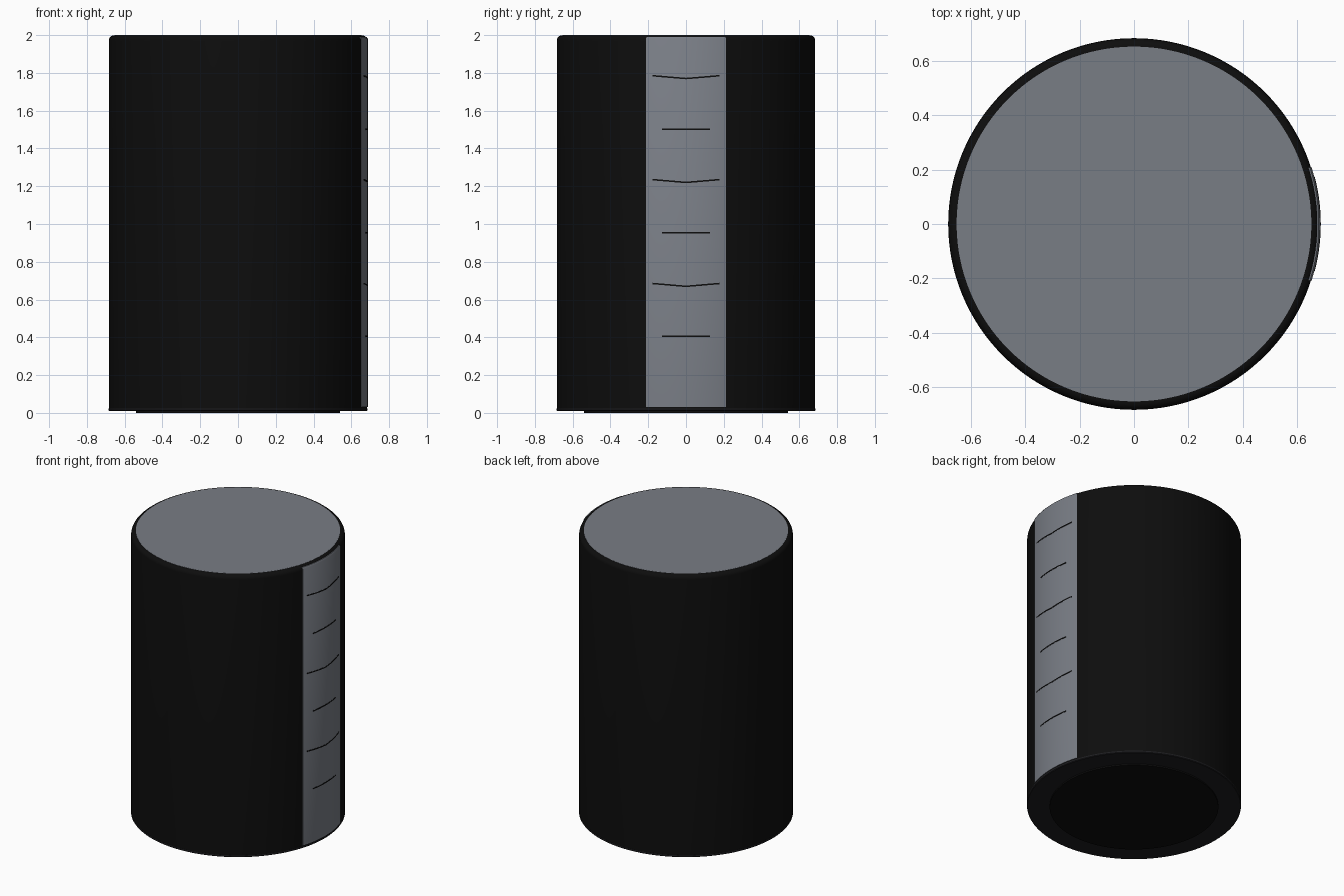
import bpy
import bmesh
import math

cube = bpy.data.objects.get("Cube")
if cube:
    bpy.data.objects.remove(cube, do_unlink=True)


def material(name, rgb, roughness=0.6):
    mat = bpy.data.materials.new(name)
    mat.use_nodes = True
    mat.diffuse_color = (*rgb, 1)
    bsdf = mat.node_tree.nodes["Principled BSDF"]
    bsdf.inputs["Base Color"].default_value = (*rgb, 1)
    bsdf.inputs["Roughness"].default_value = roughness
    return mat


BLACK = material("black", (0.004, 0.004, 0.004))
CHARCOAL = material("charcoal", (0.013, 0.013, 0.015))
GREY = material("slate grey", (0.19, 0.205, 0.235))

RADIUS = 0.684


def finish(name, bm, mat):
    bmesh.ops.recalc_face_normals(bm, faces=bm.faces[:])
    mesh = bpy.data.meshes.new(name)
    bm.to_mesh(mesh)
    bm.free()
    mesh.materials.append(mat)
    obj = bpy.data.objects.new(name, mesh)
    bpy.context.collection.objects.link(obj)
    bpy.ops.object.select_all(action='DESELECT')
    obj.select_set(True)
    bpy.context.view_layer.objects.active = obj
    bpy.ops.object.shade_smooth_by_angle(angle=math.radians(35))
    return obj


def lathe(name, profile, mat, segments=128):
    """Solid of revolution around z, capped at both ends of the (r, z) profile."""
    bm = bmesh.new()
    rings = []
    for r, z in profile:
        rings.append([bm.verts.new((r * math.cos(math.tau * i / segments),
                                    r * math.sin(math.tau * i / segments), z))
                      for i in range(segments)])
    for a, b in zip(rings, rings[1:]):
        for i in range(segments):
            j = (i + 1) % segments
            bm.faces.new((a[i], a[j], b[j], b[i]))
    bm.faces.new(rings[0])
    bm.faces.new(rings[-1])
    return finish(name, bm, mat)


def arc_plate(name, half_width, section, mat, steps=16):
    """Closed plate wrapped round the +x side; section(t) gives (r, z) points."""
    bm = bmesh.new()
    half_angle = math.asin(half_width / RADIUS)
    loops = []
    for i in range(steps + 1):
        t = 2 * i / steps - 1
        a = t * half_angle
        loops.append([bm.verts.new((r * math.cos(a), r * math.sin(a), z))
                      for r, z in section(t)])
    n = len(loops[0])
    for p, q in zip(loops, loops[1:]):
        for k in range(n):
            bm.faces.new((p[k], p[(k + 1) % n], q[(k + 1) % n], q[k]))
    bm.faces.new(loops[0])
    bm.faces.new(loops[-1])
    return finish(name, bm, mat)


# Main body with a rounded top edge
fillet = 0.028
top_edge = [(RADIUS - fillet + fillet * math.cos(a), 1.999 - fillet + fillet * math.sin(a))
            for a in (math.pi / 2 * k / 6 for k in range(7))]
lathe("body", [(RADIUS, 0.024)] + top_edge, BLACK)

# Grey disc set into the top
lathe("top_disc", [(0.654, 1.992), (0.654, 2.0)], GREY)

# Base ring and the foot pad below it
lathe("base_ring", [(0.681, 0.01), (0.685, 0.014), (0.685, 0.024)], CHARCOAL)
lathe("foot_pad", [(0.54, 0.0), (0.54, 0.012)], BLACK)

# Vertical strip on the side, chamfered at its top
arc_plate("side_strip", 0.21,
          lambda t: [(0.67, 0.03), (0.687, 0.03), (0.687, 1.981), (0.681, 1.991), (0.67, 1.991)],
          GREY, steps=24)


# Thin marks on the strip: wide shallow V and short straight, alternating
def add_mark(name, half_width, z, rise):
    def section(t):
        h = z + rise * abs(t)
        return [(0.685, h - 0.004), (0.6885, h - 0.004), (0.6885, h + 0.004), (0.685, h + 0.004)]
    arc_plate(name, half_width, section, BLACK)


for i in range(3):
    add_mark(f"wide_mark_{i + 1}", 0.175, 0.67 + 0.55 * i, 0.015)
    add_mark(f"short_mark_{i + 1}", 0.125, 0.405 + 0.548 * i, 0.0)
